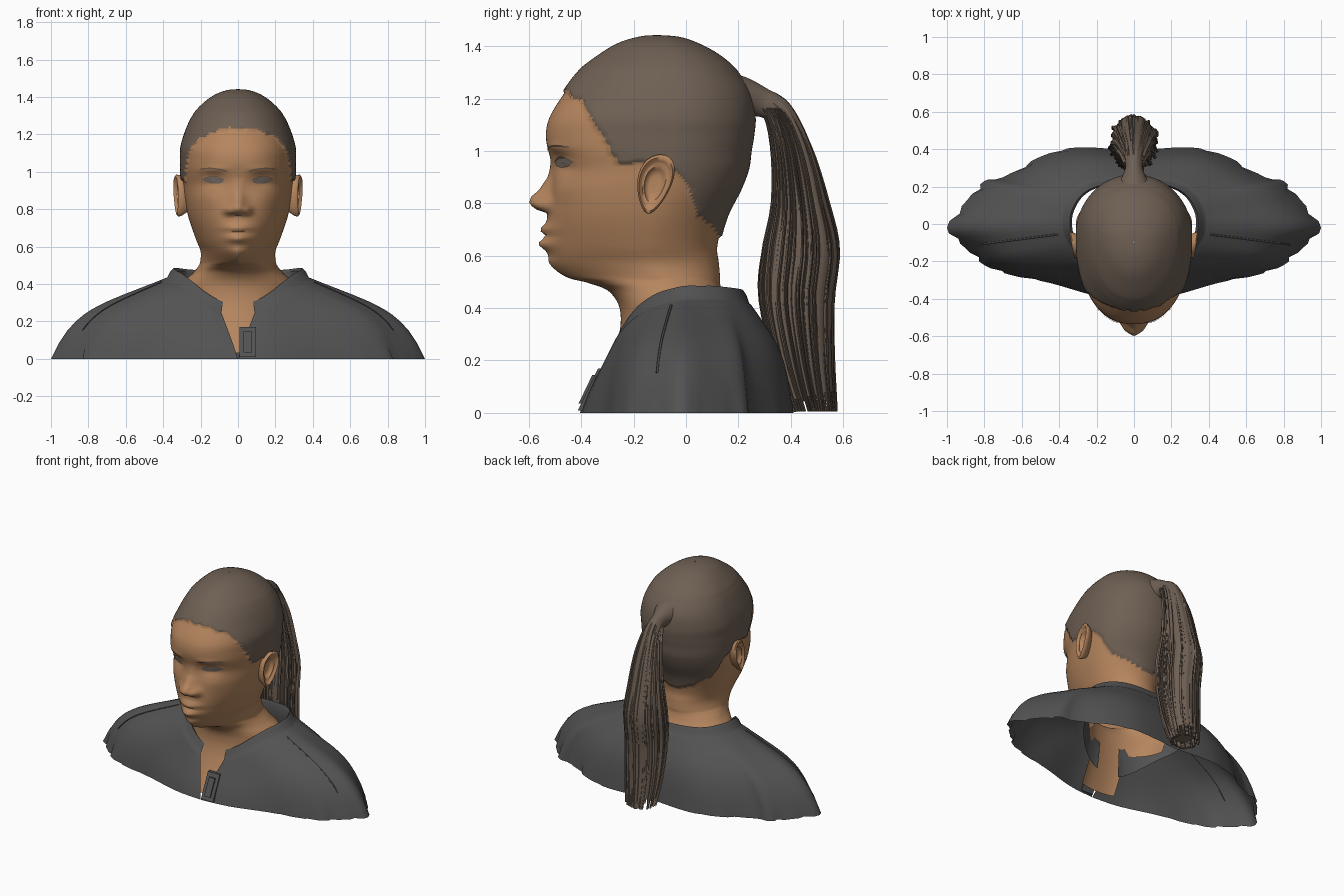
import bpy, bmesh, math, random
from mathutils import Vector
from mathutils.bvhtree import BVHTree

random.seed(4)
cube = bpy.data.objects.get("Cube")
if cube:
    bpy.data.objects.remove(cube, do_unlink=True)


def material(name, r, g, b):
    m = bpy.data.materials.new(name)
    m.use_nodes = True
    m.diffuse_color = (r, g, b, 1)
    m.node_tree.nodes["Principled BSDF"].inputs["Base Color"].default_value = (r, g, b, 1)
    return m


SKIN = material("warm skin", .46, .235, .112)
HAIR = material("brown hair", .155, .115, .087)
CLOTH = material("charcoal cloth", .085, .085, .087)
EYE = material("dull eye", .19, .155, .13)


def spline(pts, u):
    """Catmull-Rom through tuples, u counted in points."""
    i = min(int(u), len(pts) - 2)
    f = u - i
    a, b, c, d = (Vector(pts[max(0, min(k, len(pts) - 1))]) for k in range(i - 1, i + 3))
    return b + (c - a) * (f / 2) + (a - b * 2.5 + c * 2 - d / 2) * f**2 + ((b - c) * 1.5 + (d - a) / 2) * f**3


def linear(table, x):
    for (x0, y0), (x1, y1) in zip(table, table[1:]):
        if x <= x1:
            return y0 + (y1 - y0) * max(0, (x - x0) / (x1 - x0))
    return table[-1][1]


def loft(name, groups, mats, closed=True, caps=False, angle=40, rule=None, drop=None):
    """Skin each group of rings and return a ray tree of the part."""
    bm = bmesh.new()
    for rings in groups:
        rows = [[bm.verts.new(p) for p in ring] for ring in rings]
        n = len(rows[0])
        for a, b in zip(rows, rows[1:]):
            for j in range(n if closed else n - 1):
                k = (j + 1) % n
                bm.faces.new((a[j], a[k], b[k], b[j]))
        if caps:
            bm.faces.new(rows[0])
            bm.faces.new(rows[-1])
    bmesh.ops.recalc_face_normals(bm, faces=bm.faces)
    if drop:
        gone = [f for f in bm.faces if drop(f.calc_center_median())]
        bmesh.ops.delete(bm, geom=gone, context='FACES')
    if rule:
        for f in bm.faces:
            f.material_index = rule(f.calc_center_median())
    tree = BVHTree.FromBMesh(bm)
    me = bpy.data.meshes.new(name)
    bm.to_mesh(me)
    bm.free()
    for m in mats:
        me.materials.append(m)
    ob = bpy.data.objects.new(name, me)
    bpy.context.collection.objects.link(ob)
    bpy.ops.object.select_all(action='DESELECT')
    ob.select_set(True)
    bpy.context.view_layer.objects.active = ob
    bpy.ops.object.shade_smooth_by_angle(angle=math.radians(angle))
    return tree


def tube(points, radius, ref, sides=6):
    """Rings along a path; radius(i, angle) gives the two half-widths."""
    rings = []
    for i, p in enumerate(points):
        t = (points[min(i + 1, len(points) - 1)] - points[max(i - 1, 0)]).normalized()
        u = (ref - t * ref.dot(t)).normalized()
        v = t.cross(u)
        ring = []
        for j in range(sides):
            a = math.tau * j / sides
            rx, ry = radius(i, a)
            ring.append(p + u * rx * math.cos(a) + v * ry * math.sin(a))
        rings.append(ring)
    return rings


# Head and neck: height, front, back, half width, roundness of the front
HEAD = [(.03, -.37, .05, .25, 2.4), (.25, -.27, .15, .27, 2.2), (.38, -.25, .17, .31, 2),
        (.46, -.29, .14, .24, 2), (.495, -.37, .13, .212, 1.7), (.52, -.46, .13, .202, 1.4),
        (.575, -.525, .125, .2, 1.5), (.64, -.535, .12, .225, 1.7), (.75, -.53, .15, .263, 2),
        (.85, -.515, .2, .285, 2.2), (.93, -.51, .23, .295, 2.2), (1, -.525, .24, .3, 2.3),
        (1.06, -.535, .25, .3, 2.3), (1.13, -.52, .255, .298, 2.3), (1.22, -.465, .24, .272, 2.2),
        (1.3, -.405, .19, .234, 2.1), (1.362, -.325, .12, .178, 2), (1.405, -.25, .04, .117, 2),
        (1.427, -.17, -.03, .055, 2), (1.431, -.105, -.095, .002, 2)]
HAIRLINE = [(-.47, 1.24), (-.39, 1.18), (-.31, 1.04), (-.25, .95), (-.18, .96), (-.05, .93),
            (0, .89), (.04, .77), (.1, .71), (.14, .65)]
NOSE = [(.762, 0), (.778, .05), (.8, .076), (.825, .073), (.85, .047), (.9, .018), (.97, 0)]
# Bumps on the face: x, z, width, height, depth (mirrored when x is not zero)
BUMPS = [(.052, .795, .024, .022, .03), (0, .7, .07, .018, .024), (0, .645, .06, .02, .028),
         (0, .674, .085, .006, -.009), (0, .6, .06, .02, -.008), (.13, .955, .06, .036, -.024),
         (.14, .955, .05, .018, .012), (.13, 1.015, .08, .018, .008), (.15, .85, .07, .05, .008)]


def hairy(p):
    wobble = .005 * math.sin(p.x * 43 + p.y * 31) + .004 * math.sin(p.x * 97 + p.z * 60)
    return p.z > linear(HAIRLINE, p.y) + wobble


def under_jacket(p):
    """Below the collar only a strip of the chest is kept."""
    return p.z < .35 and (p.y > -.05 or (p.z < .28 and abs(p.x) > .13))


def head_point(row, a):
    z, yf, yb, hw, n = row
    s, c = math.sin(a), math.cos(a)
    e = 2 / n if c > 0 else 1
    yc = yf + .6 * (yb - yf)
    x = math.copysign(abs(s)**e, s) * hw
    y = yc - (yc - yf) * c**e if c > 0 else yc - (yb - yc) * c
    p = Vector((x, y, z))
    if c > .2 and z > .5:
        push = linear(NOSE, z) * math.exp(-(x / (.034 + max(0, .9 - z) * .13))**2)
        for bx, bz, w, h, d in BUMPS:
            push += d * math.exp(-((abs(x) - bx) / w)**2 - ((z - bz) / h)**2)
        p.y -= push
    if hairy(p):
        out = Vector((x, y + .13, .1 * (z > 1.3)))
        p += out.normalized() * .011
    return p


COLS, SUB = 160, 8
rings = [[head_point(spline(HEAD, k / SUB), math.tau * j / COLS) for j in range(COLS)]
         for k in range((len(HEAD) - 1) * SUB + 1)]
face = loft("head", [rings], [SKIN, HAIR], angle=60, rule=lambda c: int(hairy(c)), drop=under_jacket)


def on_face(x, z, lift=.004):
    hit = face.ray_cast(Vector((x, -2, z)), Vector((0, 1, 0)))[0]
    return Vector((x, hit.y - lift, z))


for side, word in ((1, "left"), (-1, "right")):
    # Eyes, brows and lashes laid on the face
    eye = []
    for r in (.05, .5, 1):
        ring = []
        for j in range(20):
            a = math.tau * j / 20
            dx, dz = .055 * r * math.cos(a), .018 * r * math.sin(a)
            ring.append(on_face(side * (.132 + dx), .955 + dz + dx * .08))
        eye.append(ring)
    loft(word + "_eye", [eye], [EYE])
    for part, x, w, z, rise, arc, half in (("brow", .06, .14, 1.003, .016, 2.4, .003),
                                           ("lash", .076, .115, .957, .02, math.pi, .002)):
        strip = [[on_face(side * (x + w * k / 12), z + rise * math.sin(k / 12 * arc) + dz, .006)
                  for k in range(13)] for dz in (-half, half)]
        loft(word + "_" + part, [strip], [HAIR], closed=False)

    # Ear: a bowl with a raised rim, flared towards the back
    ear = []
    for r, x in ((.05, .298), (.3, .296), (.5, .302), (.6, .318), (.7, .316), (.78, .322),
                 (.9, .332), (1, .324), (.95, .305), (.75, .27)):
        ring = []
        for j in range(32):
            a = math.tau * j / 32
            dz = .113 * r * math.sin(a)
            dy = .066 * r * math.cos(a) * (1 + dz * 2.8) + .2 * dz
            ring.append((side * (x + .2 * dy), -.12 + dy, .873 + dz))
        ear.append(ring)
    loft(word + "_ear", [ear], [SKIN], angle=70, caps=True)

# Ponytail: y, z, half width across, half depth
TAIL = [(.08, 1.18, .2, .15), (.2, 1.2, .1, .095), (.29, 1.185, .05, .058), (.355, 1.14, .058, .06),
        (.405, 1, .085, .08), (.435, .8, .108, .11), (.44, .62, .13, .15), (.425, .43, .13, .145),
        (.45, .2, .12, .115), (.49, 0, .095, .085)]
X_AXIS = Vector((1, 0, 0))


def tail_path(first, last, steps):
    rows = [spline(TAIL, first + (last - first) * k / steps) for k in range(steps + 1)]
    return rows, [Vector((0, r[0], max(r[1], .006))) for r in rows]


rows, path = tail_path(0, 8.6, 50)
groove = [random.uniform(.84, .97) for _ in range(48)]


def core_radius(i, a):
    g = groove[round(a / math.tau * 48) % 48] if i > 14 else .97
    return rows[i][2] * g, rows[i][3] * g


loft("ponytail", [tube(path, core_radius, X_AXIS, 48)], [HAIR], caps=True)

# Loose strands over the ponytail
strands = []
for _ in range(110):
    a, depth = random.uniform(0, math.tau), random.uniform(.8, 1.01)
    wave, phase = random.uniform(0, .04), random.uniform(0, 6)
    strand_rows, mid = tail_path(2.7, random.choice((8.7, 9, 9, 9)), 22)
    pts = []
    for k, (r, m) in enumerate(zip(strand_rows, mid)):
        g = depth + wave * math.sin(k * .5 + phase)
        pts.append(m + Vector((r[2] * g * math.cos(a), r[3] * g * math.sin(a), 0)))
    width = random.uniform(.005, .01)
    strands.append(tube(pts, lambda i, b: (width, width * .6), X_AXIS, 4))
loft("ponytail_strands", strands, [HAIR], caps=True)

# Jacket: collar base and hem, from the front opening round to the back
BASE = [(.09, -.28, .25), (.14, -.275, .27), (.21, -.25, .31), (.28, -.2, .36), (.34, -.13, .4),
        (.38, -.06, .42), (.39, 0, .43), (.385, .06, .43), (.36, .12, .43), (.32, .175, .425),
        (.25, .22, .42), (.14, .245, .415), (0, .25, .41)]
HEM = [(.002, -.405), (.2, -.385), (.45, -.315), (.65, -.275), (.8, -.22), (.9, -.13), (1, -.02),
       (.89, .13), (.8, .23), (.7, .25), (.5, .36), (.3, .41), (0, .39)]


def jacket(u, t, lift=0):
    """Straight slope at the front, full rounded slope over shoulders and back."""
    b, h = spline(BASE, u), spline(HEM, u)
    z = b.z * (1 - t + .45 * min(1, .15 + u / 5) * (t - t**6)) + lift
    return Vector((b.x + (h.x - b.x) * t, b.y + (h.y - b.y) * t, z))


def jacket_column(j):
    u = j / 4
    b = spline(BASE, u)
    collar = [Vector((b.x * s, b.y * s, b.z + dz)) for s, dz in (
        (.91, -.14), (.87, -.04), (.85, .04), (.88, .055), (.93, .035), (.97, .005))]
    body = [jacket(u, t / 14) for t in range(15)]
    if j % 4 == 2 and body[-1].x > .4:
        body[-1].x -= .025
    return collar + body


half = [jacket_column(j) for j in range(49)]
other = [[Vector((-p.x, p.y, p.z)) for p in col] for col in half[:-1]]
loft("jacket", [half + other[::-1]], [CLOTH], closed=False)

# Raised seams along the shoulders
line = [jacket(5.1, .05 + .8 * k / 16, .001) for k in range(17)]
seams = []
for side in (1, -1):
    pts = [Vector((p.x * side, p.y, p.z)) for p in line]
    seams.append(tube(pts, lambda i, a: (.006, .004), Vector((0, 1, 0))))
loft("shoulder_seams", seams, [CLOTH], caps=True)

# Zip pull: a sloping plate with a tab on it
for name, w, h, out in (("zip_pull", .045, .08, .012), ("zip_tab", .022, .055, .022)):
    pull = [[Vector((.052 + w * sx, -.362 + .48 * h * sz - dy, .09 + h * sz))
             for sx, sz in ((-1, -1), (1, -1), (1, 1), (-1, 1))] for dy in (-.01, out)]
    loft(name, [pull], [CLOTH], caps=True, angle=20)
